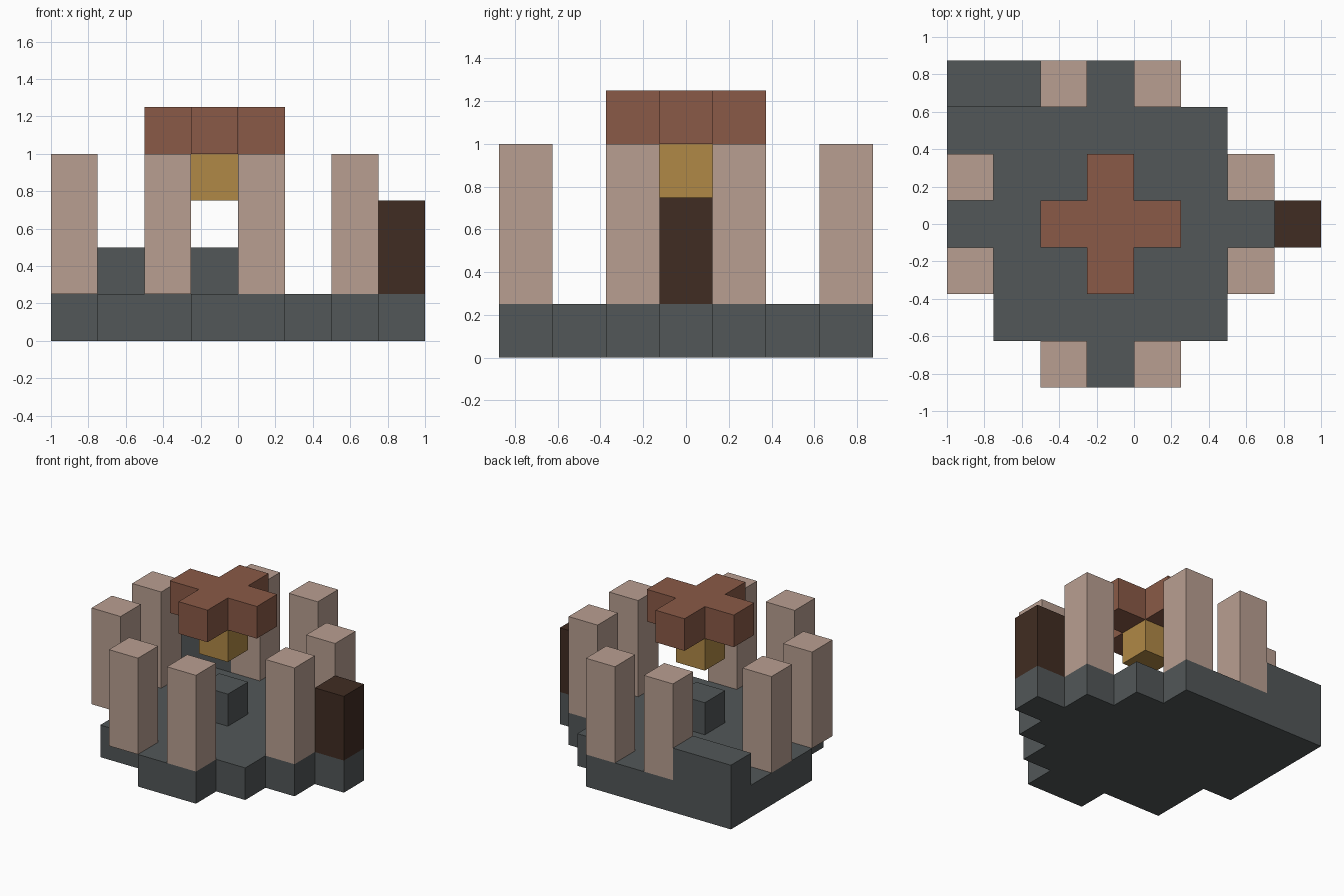
import bpy
import bmesh

if "Cube" in bpy.data.objects:
    bpy.data.objects.remove(bpy.data.objects["Cube"], do_unlink=True)

U = 0.25  # side of one block


def material(name, rgb):
    """Flat material from 0-255 display values, stored as linear colour."""
    lin = [((c / 255 + 0.055) / 1.055) ** 2.4 for c in rgb]
    m = bpy.data.materials.new(name)
    m.use_nodes = True
    m.diffuse_color = (*lin, 1)
    bsdf = m.node_tree.nodes["Principled BSDF"]
    bsdf.inputs["Base Color"].default_value = (*lin, 1)
    bsdf.inputs["Roughness"].default_value = 0.9
    return m


stone = material("dark_stone", (82, 87, 88))
pale = material("pale_pillar", (185, 159, 145))
brick = material("red_brown_roof", (138, 90, 71))
gold = material("gold", (176, 137, 70))
wood = material("dark_wood", (64, 44, 34))


def prism(name, outline, z, height, mat):
    """Extrude an outline of block coordinates upward; y is measured from the centre."""
    bm = bmesh.new()
    face = bm.faces.new([bm.verts.new((x * U - 1, y * U, z * U)) for x, y in outline])
    top = bmesh.ops.extrude_face_region(bm, geom=[face])["geom"]
    verts = [v for v in top if isinstance(v, bmesh.types.BMVert)]
    bmesh.ops.translate(bm, verts=verts, vec=(0, 0, height * U))
    bmesh.ops.recalc_face_normals(bm, faces=bm.faces)
    mesh = bpy.data.meshes.new(name)
    bm.to_mesh(mesh)
    bm.free()
    mesh.materials.append(mat)
    obj = bpy.data.objects.new(name, mesh)
    bpy.context.collection.objects.link(obj)
    return obj


def block(name, x, y, z, height, mat, width=1):
    """Block whose left edge is at x and whose middle is at y."""
    ring = [(x, y - .5), (x + width, y - .5), (x + width, y + .5), (x, y + .5)]
    return prism(name, ring, z, height, mat)


# Stepped floor, stair-shaped toward the entrance side and square at one back corner
stairs = [(5, 3.5), (5, 2.5), (6, 2.5), (6, 1.5), (7, 1.5), (7, .5), (8, .5)]
floor = [(x, -y) for x, y in stairs] + stairs[::-1]
floor += [(0, 3.5), (0, -.5), (1, -.5), (1, -2.5), (3, -2.5), (3, -3.5)]
prism("floor", floor, 0, 1, stone)

# Raised step at the back corner and the pedestal in the middle
block("corner_step", 0, 3, 1, 1, stone, width=2)
block("pedestal", 3, 0, 1, 1, stone)

# Ring of eight pillars in mirrored pairs
for side, label in ((-1, "front"), (1, "back")):
    for x, y in ((2, 3), (4, 3), (0, 1), (6, 1)):
        block(f"{label}_pillar_{x}", x, side * y, 1, 3, pale)

# Door block on the outer landing
block("door", 7, 0, 1, 2, wood)

# Cross-shaped roof with the hanging lantern below it
quarter = [(.5, .5), (.5, 1.5), (-.5, 1.5)]
cross = []
for turn in range(4):
    cross += quarter
    quarter = [(-y, x) for x, y in quarter]
prism("cross_roof", [(x + 3.5, y) for x, y in cross], 4, 1, brick)
block("lantern", 3, 0, 3, 1, gold)
